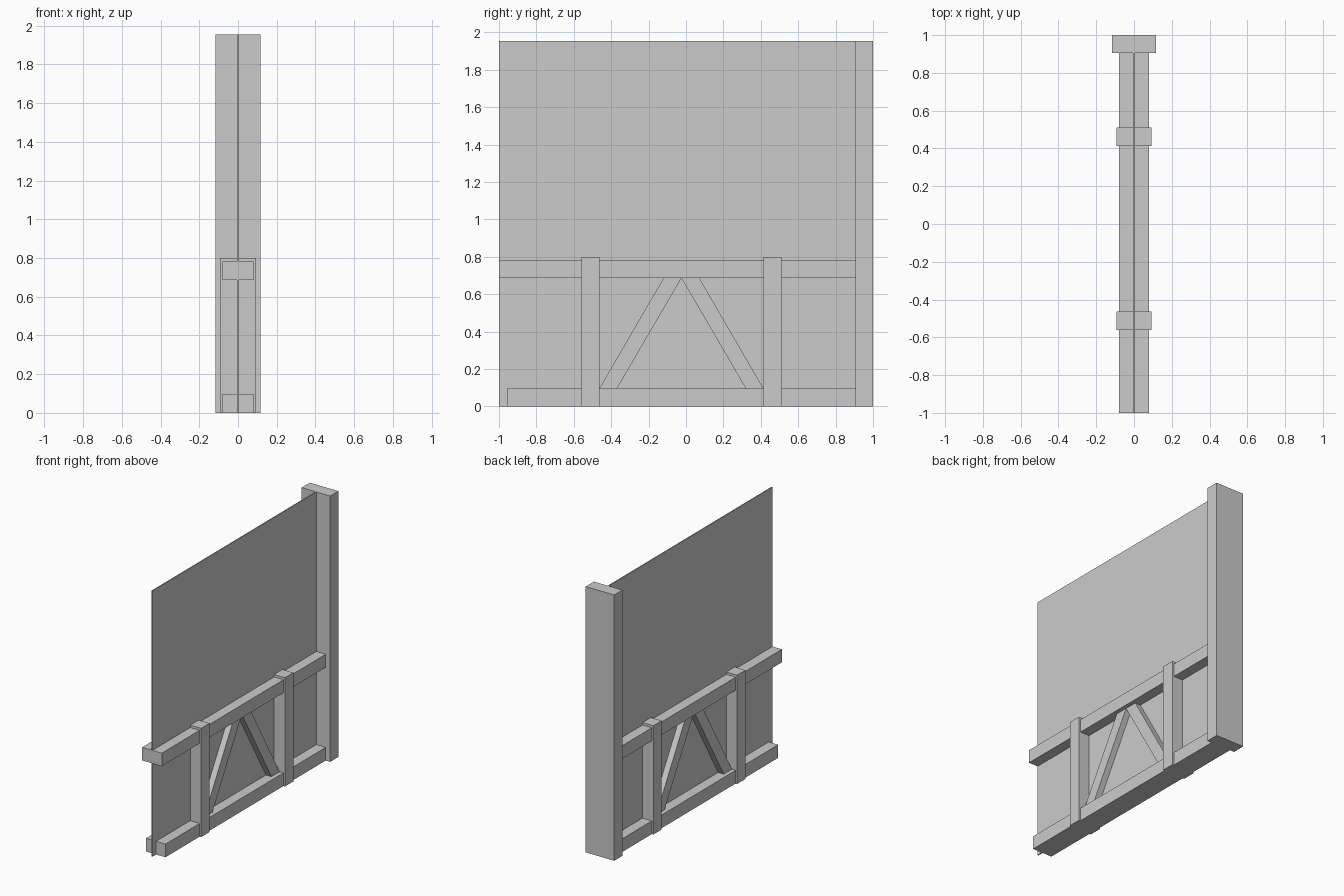
import bpy

if "Cube" in bpy.data.objects:
    bpy.data.objects.remove(bpy.data.objects["Cube"])


def prism(name, outline, half_x):
    """Extrude a (y, z) outline symmetrically along x."""
    n = len(outline)
    verts = [(s * half_x, y, z) for s in (-1, 1) for y, z in outline]
    faces = [tuple(reversed(range(n))), tuple(range(n, 2 * n))]
    faces += [(i, (i + 1) % n, n + (i + 1) % n, n + i) for i in range(n)]
    mesh = bpy.data.meshes.new(name)
    mesh.from_pydata(verts, [], faces)
    obj = bpy.data.objects.new(name, mesh)
    bpy.context.collection.objects.link(obj)
    return obj


def beam(name, half_x, y0, y1, z0, z1):
    return prism(name, [(y0, z0), (y1, z0), (y1, z1), (y0, z1)], half_x)


# Thin wall panel and the tall end post
beam("wall_panel", 0.004, -1.0, 0.905, 0.0, 1.955)
beam("end_post", 0.116, 0.905, 1.0, 0.0, 1.955)

# Horizontal rails
beam("top_rail", 0.08, -1.0, 0.905, 0.686, 0.782)
beam("bottom_rail", 0.08, -0.957, 0.905, 0.0, 0.097)

# Short posts, with a diagonal brace leaning in from each
mid = -0.0245
for label, side in (("left", -1), ("right", 1)):
    y0, y1 = sorted((mid + side * 0.4385, mid + side * 0.5355))
    beam(label + "_short_post", 0.092, y0, y1, 0.0, 0.80)
    outline = [(mid + side * d, z) for d, z in
               ((0.4385, 0.097), (0.3435, 0.097), (0.0, 0.686), (0.096, 0.686))]
    if side > 0:
        outline.reverse()
    prism(label + "_brace", outline, 0.049)
